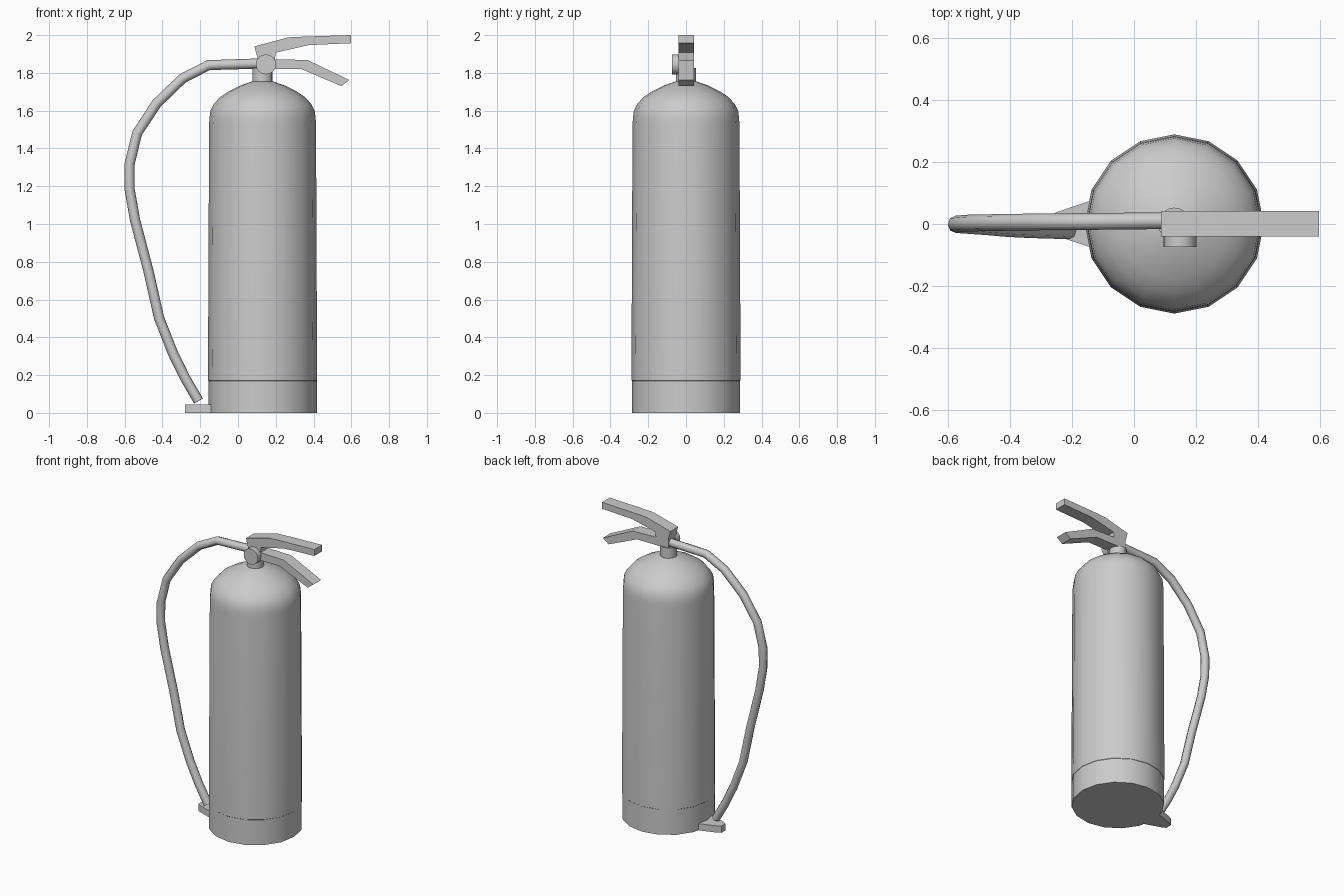
import bpy, bmesh, math
from mathutils import Matrix

if "Cube" in bpy.data.objects:
    bpy.data.objects.remove(bpy.data.objects["Cube"])

CX = 0.13  # axis of the cylinder


def finish(name, bm, smooth=True):
    bmesh.ops.recalc_face_normals(bm, faces=bm.faces)
    mesh = bpy.data.meshes.new(name)
    bm.to_mesh(mesh)
    bm.free()
    ob = bpy.data.objects.new(name, mesh)
    bpy.context.collection.objects.link(ob)
    if smooth:
        bpy.ops.object.select_all(action='DESELECT')
        bpy.context.view_layer.objects.active = ob
        ob.select_set(True)
        bpy.ops.object.shade_smooth_by_angle(angle=math.radians(40))
    return ob


def lathe(name, profile, sides=16, matrix=Matrix()):
    """Revolve (radius, height) points about z and close both ends."""
    bm = bmesh.new()
    rings = []
    for r, z in profile:
        rings.append([bm.verts.new((r * math.cos(2 * math.pi * i / sides),
                                    r * math.sin(2 * math.pi * i / sides), z))
                      for i in range(sides)])
    for a, b in zip(rings, rings[1:]):
        for i in range(sides):
            j = (i + 1) % sides
            bm.faces.new((a[i], a[j], b[j], b[i]))
    bm.faces.new(rings[0])
    bm.faces.new(rings[-1])
    bm.transform(matrix)
    return finish(name, bm)


def extrude(name, points, offset):
    """Extrude a flat outline of 3D points along an offset."""
    bm = bmesh.new()
    face = bm.faces.new([bm.verts.new(p) for p in points])
    res = bmesh.ops.extrude_face_region(bm, geom=[face], use_keep_orig=True)
    top = [v for v in res['geom'] if isinstance(v, bmesh.types.BMVert)]
    bmesh.ops.translate(bm, verts=top, vec=offset)
    return finish(name, bm, smooth=False)


# Tank with slightly tapered wall and domed shoulder
lathe("tank", [(0.287, 0), (0.287, 0.17), (0.289, 0.172), (0.283, 1.53),
               (0.281, 1.56), (0.276, 1.60), (0.258, 1.635), (0.225, 1.672),
               (0.18, 1.702), (0.12, 1.732), (0.055, 1.755), (0.02, 1.76)],
      matrix=Matrix.Translation((CX, 0, 0)))

# Neck under the valve
lathe("neck", [(0.053, 1.74), (0.053, 1.825)],
      matrix=Matrix.Translation((CX, 0, 0)))

# Pressure gauge on the front of the valve
lathe("gauge", [(0.053, 0.03), (0.053, 0.075)],
      matrix=Matrix.Translation((0.148, 0, 1.845)) @ Matrix.Rotation(math.pi / 2, 4, 'X'))

# Valve block with carry handle and squeeze lever
outline = [(0.087, 1.94), (0.267, 1.988), (0.37, 1.993), (0.597, 2.0), (0.597, 1.957),
           (0.373, 1.947), (0.2, 1.907), (0.195, 1.872), (0.368, 1.868),
           (0.59, 1.762), (0.547, 1.73), (0.336, 1.82), (0.1, 1.82), (0.103, 1.88)]
extrude("valve_handles", [(x, -0.04, z) for x, z in outline], (0, 0.082, 0))

# Hose
path = [(0.13, 0.011, 1.85), (-0.156, 0.008, 1.841), (-0.294, 0.007, 1.77),
        (-0.431, 0.005, 1.638), (-0.534, 0.003, 1.481), (-0.574, 0, 1.317),
        (-0.574, -0.002, 1.185), (-0.545, -0.004, 1.021), (-0.474, -0.009, 0.751),
        (-0.418, -0.014, 0.503), (-0.344, -0.018, 0.315), (-0.28, -0.02, 0.185),
        (-0.209, -0.022, 0.063)]
curve = bpy.data.curves.new("hose", 'CURVE')
curve.dimensions = '3D'
curve.bevel_depth = 0.027
curve.bevel_resolution = 2
curve.use_fill_caps = True
spline = curve.splines.new('POLY')
spline.points.add(len(path) - 1)
for point, co in zip(spline.points, path):
    point.co = (*co, 1)
spline.use_smooth = True
bpy.context.collection.objects.link(bpy.data.objects.new("hose", curve))

# Hose clip at the foot
half = [(-0.28, 0.022), (-0.25, 0.038), (-0.15, 0.072), (-0.13, 0.072)]
clip = half + [(x, -y) for x, y in reversed(half)]
extrude("hose_clip", [(x, y, 0) for x, y in clip], (0, 0, 0.045))
